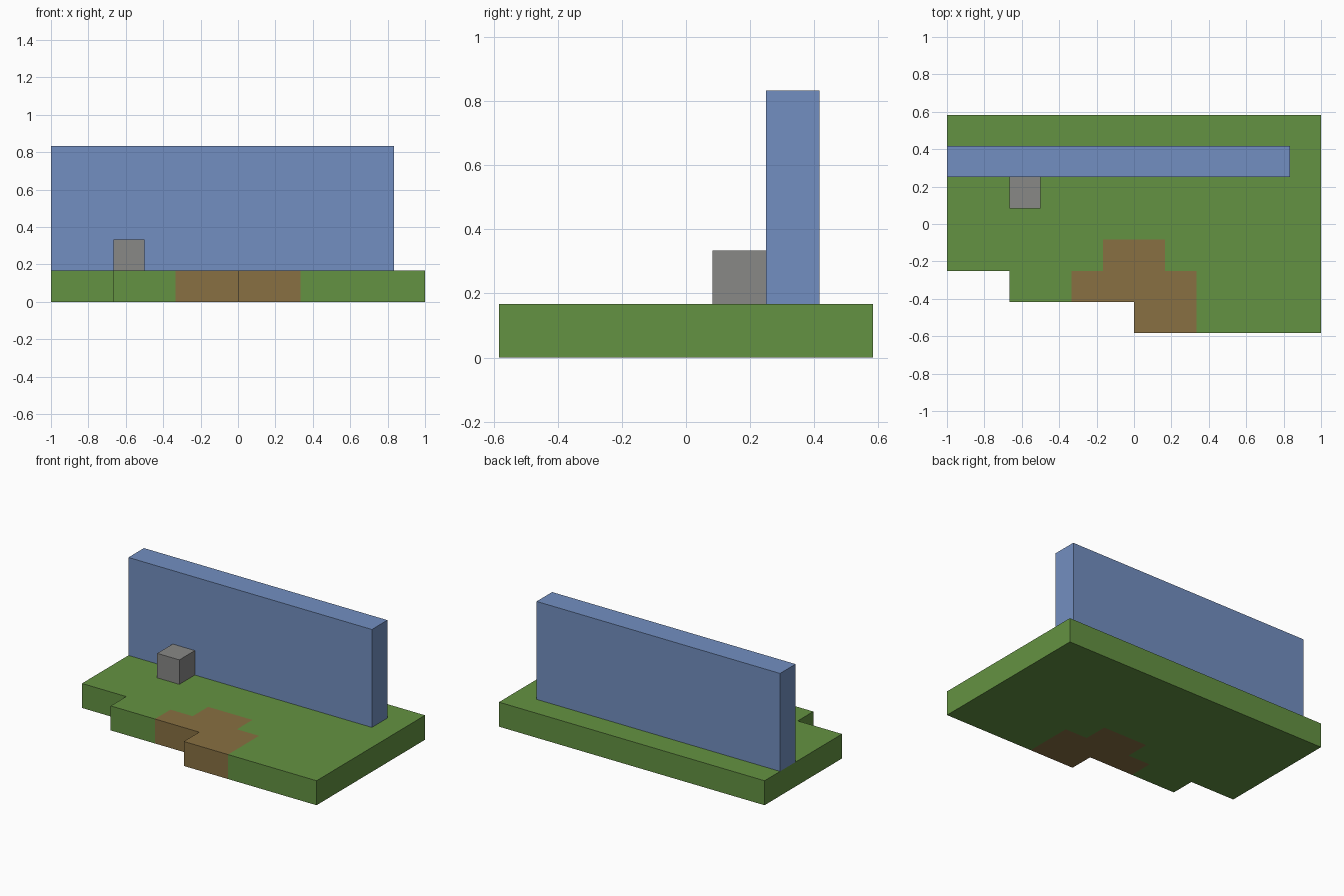
import bpy
import bmesh
import math

cube = bpy.data.objects.get("Cube")
if cube:
    bpy.data.objects.remove(cube, do_unlink=True)

U = 1 / 6        # edge of one block
Y0 = -3.5        # front edge in blocks


def material(name, color):
    m = bpy.data.materials.new(name)
    m.use_nodes = True
    m.diffuse_color = (*color, 1)
    bsdf = next(n for n in m.node_tree.nodes if n.type == 'BSDF_PRINCIPLED')
    bsdf.inputs["Base Color"].default_value = (*color, 1)
    return m


grass = material("grass green", (0.127, 0.288, 0.054))
dirt = material("dirt brown", (0.246, 0.162, 0.054))
blue = material("wall blue", (0.171, 0.275, 0.533))
grey = material("stone grey", (0.246, 0.246, 0.24))


def add_object(name, bm, mats):
    bmesh.ops.recalc_face_normals(bm, faces=bm.faces)
    mesh = bpy.data.meshes.new(name)
    bm.to_mesh(mesh)
    bm.free()
    for m in mats:
        mesh.materials.append(m)
    obj = bpy.data.objects.new(name, mesh)
    bpy.context.collection.objects.link(obj)
    return obj


def block(name, low, high, mat):
    """Box between two corners given in blocks."""
    bm = bmesh.new()
    bmesh.ops.create_cube(bm, size=1)
    for v in bm.verts:
        v.co = [(b if c > 0 else a) * U for a, b, c in zip(low, high, v.co)]
    return add_object(name, bm, [mat])


# Ground slab: each row runs from its left end to the right edge
row_start = {0: 0, 1: -4}
path_rows = {0: (0, 2), 1: (-2, 2), 2: (-1, 1)}
bm = bmesh.new()
for row in range(7):
    y = Y0 + row
    start, end = path_rows.get(row, (0, 0))
    for x in range(row_start.get(row, -6), 6):
        corners = [(x, y), (x + 1, y), (x + 1, y + 1), (x, y + 1)]
        face = bm.faces.new([bm.verts.new((a * U, b * U, 0)) for a, b in corners])
        face.material_index = int(start <= x < end)
bmesh.ops.remove_doubles(bm, verts=bm.verts, dist=0.001)
raised = bmesh.ops.extrude_face_region(bm, geom=bm.faces[:], use_keep_orig=True)
top = [g for g in raised["geom"] if isinstance(g, bmesh.types.BMVert)]
bmesh.ops.translate(bm, verts=top, vec=(0, 0, U))

# Side faces take the colour of the cell they border
bm.normal_update()
for f in bm.faces:
    if abs(f.normal.z) < 0.5:
        flat = next(n for e in f.edges for n in e.link_faces if abs(n.normal.z) > 0.5)
        f.material_index = flat.material_index

# Merge flat cells into clean patches, one per colour
bmesh.ops.recalc_face_normals(bm, faces=bm.faces)
bmesh.ops.dissolve_limit(bm, angle_limit=math.radians(1), verts=bm.verts,
                         edges=bm.edges, delimit={'MATERIAL'})
add_object("ground_slab", bm, [grass, dirt])

# Back wall and stone standing on the ground
block("back_wall", (-6, Y0 + 5, 1), (5, Y0 + 6, 5), blue)
block("stone_block", (-4, Y0 + 4, 1), (-3, Y0 + 5, 2), grey)
